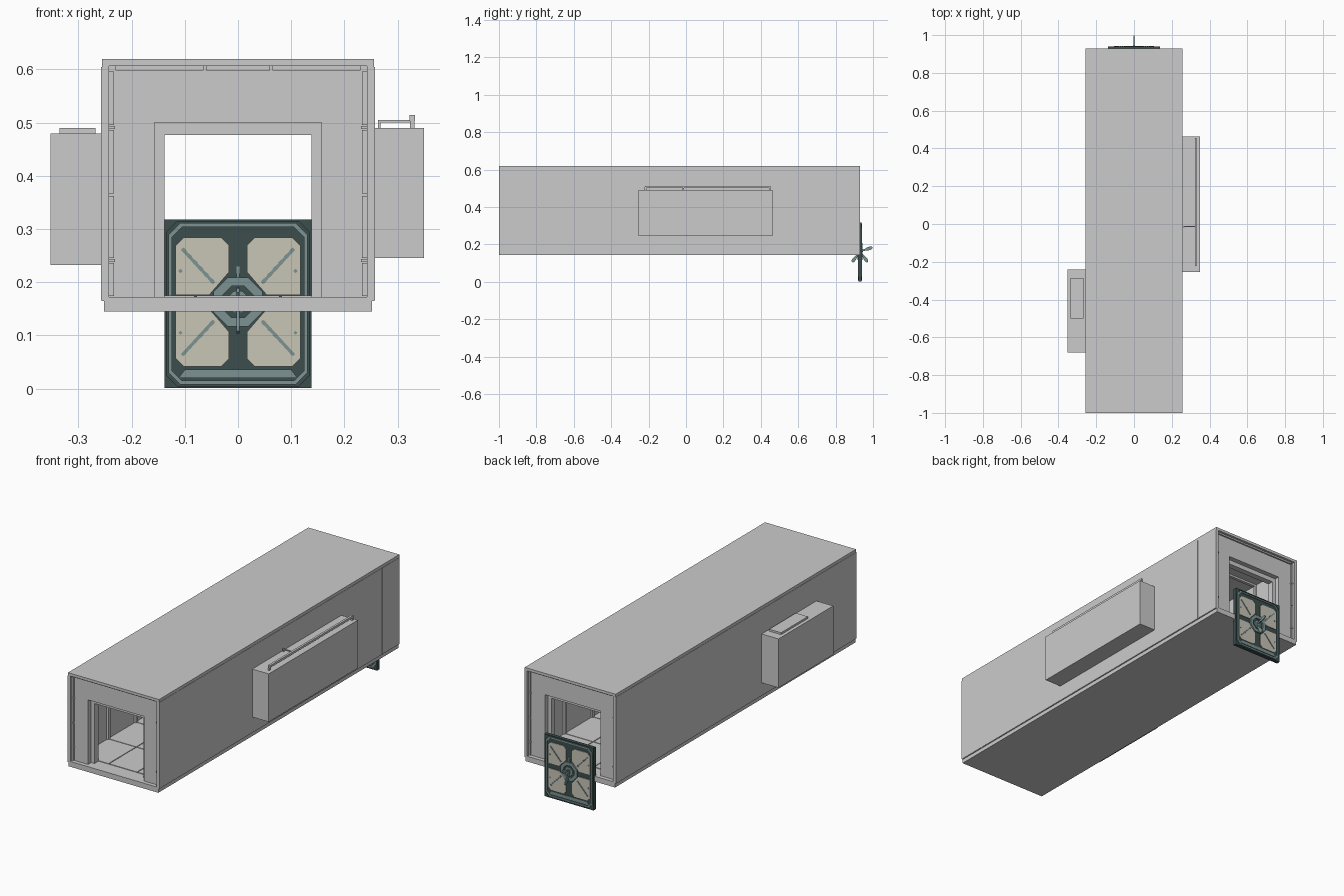
import bpy, bmesh
from math import pi, sin, cos
from mathutils import Vector

if "Cube" in bpy.data.objects:
    bpy.data.objects.remove(bpy.data.objects["Cube"])


def material(name, rgb):
    m = bpy.data.materials.new(name)
    m.diffuse_color = (*rgb, 1)
    m.use_nodes = True
    m.node_tree.nodes["Principled BSDF"].inputs["Base Color"].default_value = m.diffuse_color
    return m


DARK = material("dark_teal", (0.045, 0.075, 0.075))
TEAL = material("light_teal", (0.2, 0.29, 0.29))
CREAM = material("cream", (0.58, 0.56, 0.47))


def prism(name, pts, a, b, axis="y", mat=None):
    """Extrude a flat outline (xz when axis is y, yz when axis is x) from a to b."""
    bm = bmesh.new()
    place = (lambda p: (p[0], a, p[1])) if axis == "y" else (lambda p: (a, p[0], p[1]))
    f = bm.faces.new([bm.verts.new(place(p)) for p in pts])
    ext = bmesh.ops.extrude_face_region(bm, geom=[f])
    move = Vector((0, b - a, 0) if axis == "y" else (b - a, 0, 0))
    bmesh.ops.translate(bm, vec=move, verts=[v for v in ext["geom"] if isinstance(v, bmesh.types.BMVert)])
    bmesh.ops.recalc_face_normals(bm, faces=bm.faces)
    me = bpy.data.meshes.new(name)
    bm.to_mesh(me)
    bm.free()
    ob = bpy.data.objects.new(name, me)
    bpy.context.collection.objects.link(ob)
    if mat:
        me.materials.append(mat)
    return ob


def box(name, x, y, z, mat=None):
    return prism(name, [(x[0], z[0]), (x[1], z[0]), (x[1], z[1]), (x[0], z[1])], y[0], y[1], "y", mat)


def arch(name, outer, top, inner, head, y0, y1, z0):
    """Upside-down U wall around an opening."""
    pts = [(-outer, z0), (-outer, top), (outer, top), (outer, z0),
           (inner, z0), (inner, head), (-inner, head), (-inner, z0)]
    return prism(name, pts, y0, y1)


def ring(name, outer, inner, y0, y1, mat):
    """Frame between two outlines with equal point counts, one quad block per side."""
    n = len(outer)
    for i in range(n):
        j = (i + 1) % n
        prism(name, [outer[i], outer[j], inner[j], inner[i]], y0, y1, "y", mat)


def chamfer_rect(w, z0, z1, c):
    return [(-w + c, z0), (w - c, z0), (w, z0 + c), (w, z1 - c),
            (w - c, z1), (-w + c, z1), (-w, z1 - c), (-w, z0 + c)]


# ---- container shell and floor ----
Y0, Y1, FLOOR = -1.0, 0.93, 0.172
arch("shell", 0.256, 0.62, 0.242, 0.606, Y0, Y1, 0.165)
prism("floor", [(-.252, .145), (.252, .145), (.252, .165), (.242, .165),
                (.242, FLOOR), (-.242, FLOOR), (-.242, .165), (-.252, .165)], Y0, Y1)

# right-hand cladding split by two vertical seams, plain cladding on the left
for a, b in ((Y0, -0.851), (-0.849, 0.789), (0.791, Y1)):
    box("right_cladding", (0.255, 0.2575), (a, b), (0.166, 0.605))
box("left_cladding", (-0.2575, -0.255), (Y0, Y1), (0.166, 0.605))

# ---- both end walls: recessed wall, deeper door frame, edge strips ----
for end, s in ((Y0, 1), (Y1, -1)):
    arch("end_wall", 0.243, 0.607, 0.157, 0.5, end + s * 0.02, end + s * 0.05, FLOOR)
    arch("door_frame", 0.18, 0.53, 0.138, 0.477, end + s * 0.045, end + s * 0.075, FLOOR)
    y = (end + s * 0.012, end + s * 0.022)
    for side in (-1, 1):
        for z in ((.174, .236), (.246, .362), (.367, .486), (.496, .596)):
            box("edge_strip", (side * 0.233, side * 0.2425), y, z)
        for z in (.241, .491):
            box("strip_clip", (side * 0.231, side * 0.2425), (y[0] - s * .002, y[1]), (z - .003, z + .003))
    for x in ((-.23, -.065), (-.06, .06), (.065, .23)):
        box("top_strip", x, y, (0.598, 0.6065))

# ---- interior: floor tiles, wall ribs and ceiling beams ----
tile = (Y1 - Y0 - 0.15) / 8
for i in range(8):
    y = Y0 + 0.075 + i * tile
    for x in ((-.239, -.082), (-.078, .078), (.082, .239)):
        box("floor_tile", x, (y + .002, y + tile - .002), (FLOOR - .001, FLOOR + .003))
    if i:
        arch("wall_rib", 0.243, 0.607, 0.232, 0.596, y - 0.008, y + 0.008, FLOOR)

# ---- right equipment box with a handrail on top ----
box("right_box", (0.255, 0.35), (-0.253, 0.463), (0.246, 0.49))
box("rail", (0.322, 0.333), (-0.22, 0.452), (0.503, 0.514))
for y in (-0.217, 0.449):
    box("rail_post", (0.323, 0.332), (y - .005, y + .005), (0.49, 0.508))
box("cross_bar", (0.264, 0.326), (-0.017, -0.011), (0.5005, 0.5045))
box("cross_post", (0.263, 0.268), (-0.018, -0.010), (0.49, 0.505))

# ---- left equipment box with a hatch ----
box("left_box", (-0.352, -0.255), (-0.68, -0.24), (0.232, 0.48))
box("left_box_hatch", (-0.335, -0.268), (-0.5, -0.285), (0.479, 0.49))

# ---- door, detailed on both faces ----
DY, CZ = 0.93, 0.163
box("door_slab", (-0.138, 0.138), (DY - 0.006, DY + 0.006), (0.002, 0.317), DARK)
ring("door_edge", chamfer_rect(0.138, 0.001, 0.318, 0.0005), chamfer_rect(0.134, 0.005, 0.314, 0.02),
     DY - 0.009, DY + 0.009, DARK)
octa = lambda r: [(r * cos(pi / 8 + k * pi / 4), CZ + r * sin(pi / 8 + k * pi / 4)) for k in range(8)]
panel = [(.117, .013), (.117, .106), (.102, .121), (.031, .121), (.017, .107), (.017, .056), (.054, .013)]
for s in (-1, 1):
    at = lambda d: DY + s * d
    ring("door_border", chamfer_rect(0.131, 0.008, 0.311, 0.022), chamfer_rect(0.124, 0.015, 0.304, 0.019),
         at(.005), at(.010), TEAL)
    prism("door_kick_strip", [(-.112, .02), (.112, .02), (.1, .036), (-.1, .036)], at(.005), at(.009), "y", TEAL)
    ring("door_hub_ring", octa(0.05), octa(0.032), at(.005), at(.013), TEAL)
    prism("door_hub", octa(0.022), at(.005), at(.011), "y", TEAL)
    for sx in (-1, 1):
        for sz in (-1, 1):
            flip = lambda pts: [(sx * x, CZ + sz * z) for x, z in pts]
            prism("door_panel", flip(panel), at(.005), at(.009), "y", CREAM)
            prism("panel_rib", flip([(.043, .037), (.047, .033), (.107, .098), (.103, .102)]),
                  at(.008), at(.011), "y", TEAL)
            for k in range(6):
                x, z = 0.049 + k * 0.0105, 0.0395 + k * 0.0114
                prism("rib_tooth", flip([(x - .005, z), (x, z - .005), (x + .005, z), (x, z + .005)]),
                      at(.008), at(.0115), "y", TEAL)
            prism("panel_bolt", flip([(.104, .058), (.108, .054), (.112, .058), (.108, .062)]),
                  at(.008), at(.011), "y", TEAL)

# ---- five-armed star handle through the door ----
arm = [(0, -.004), (.03, -.005), (.048, -.009), (.063, -.0085), (.07, -.004),
       (.07, .004), (.063, .0085), (.048, .009), (.03, .005), (0, .004)]
for k in range(5):
    t = pi / 2 + k * 2 * pi / 5
    pts = [(DY + u * cos(t) - v * sin(t), CZ + u * sin(t) + v * cos(t)) for u, v in arm]
    prism("handle_arm", pts, -0.0025, 0.0025, "x", TEAL)
hub = [(DY + .016 * cos(k * pi / 6), CZ + .016 * sin(k * pi / 6)) for k in range(12)]
prism("handle_hub", hub, -0.006, 0.006, "x", TEAL)
